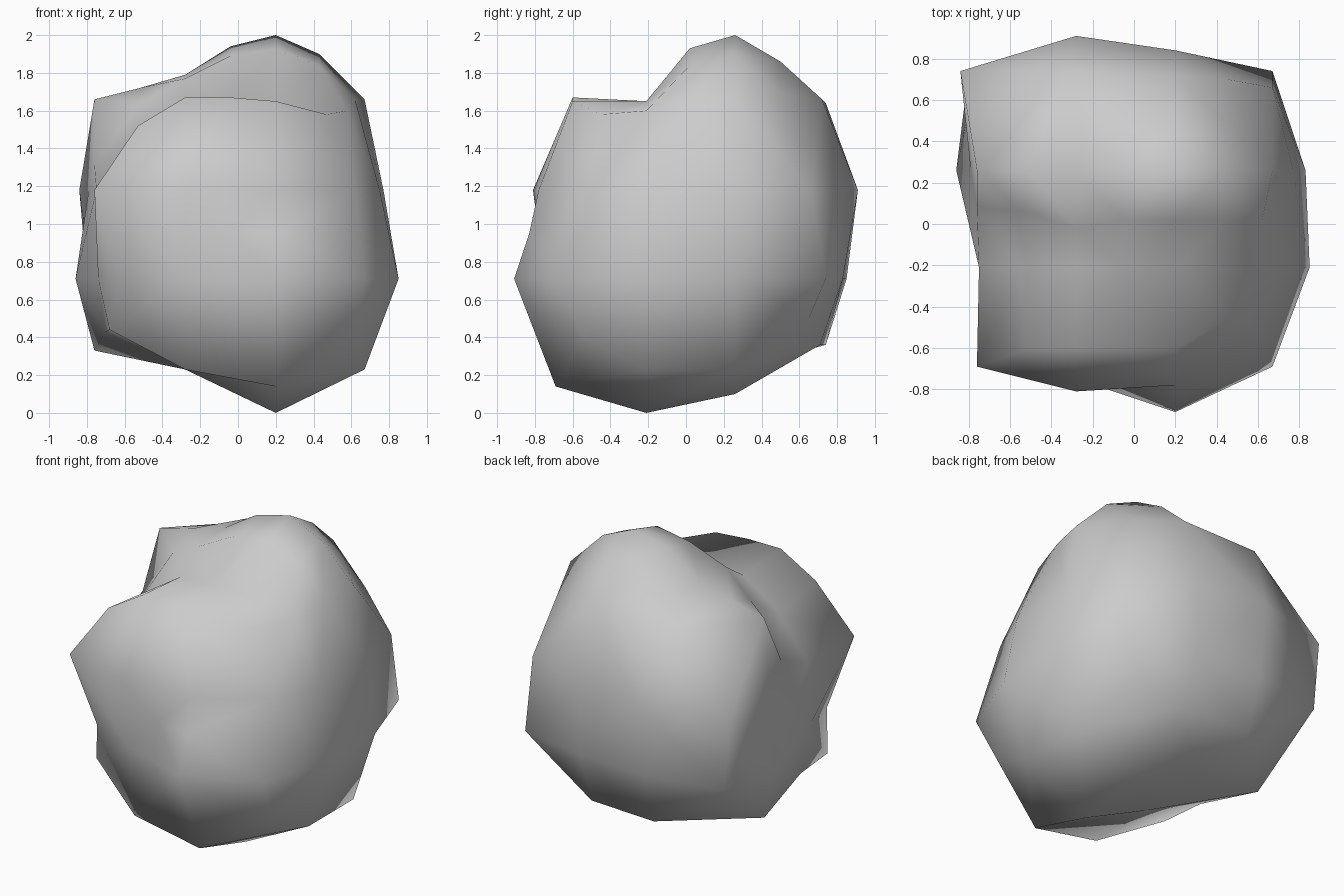
import bpy
import bmesh
from mathutils import Vector

# Remove the default cube only
old_cube = bpy.data.objects.get("Cube")
if old_cube:
    bpy.data.objects.remove(old_cube, do_unlink=True)

# Lattice lines that the corners of the rock sit on
west, midwest, centre, mideast, east = -.76, -.28, -.04, .2, .67
south, midsouth, ledge, midnorth, north = -.69, -.21, .02, .26, .74
low, middle, waist, high, top = .23, .71, .95, 1.18, 1.66


def stone_material():
    """One flat grey for the whole rock."""
    mat = bpy.data.materials.new("stone grey")
    grey = (.6, .6, .6, 1)
    mat.use_nodes = True
    mat.diffuse_color = grey
    for node in mat.node_tree.nodes:
        if node.type == 'BSDF_PRINCIPLED':
            node.inputs["Base Color"].default_value = grey
            node.inputs["Roughness"].default_value = .9
    return mat


def star_shell(name, points, core):
    """Skin points around a core: hull of their directions, then moved out."""
    bm = bmesh.new()
    targets = {}
    for point in points:
        offset = Vector(point) - core
        vert = bm.verts.new(offset.normalized())
        targets[vert] = Vector(point)
    bmesh.ops.convex_hull(bm, input=list(bm.verts))
    for vert, target in targets.items():
        if vert.is_valid:
            vert.co = target
    bmesh.ops.recalc_face_normals(bm, faces=list(bm.faces))
    for face in bm.faces:
        face.smooth = True
    mesh = bpy.data.meshes.new(name)
    bm.to_mesh(mesh)
    bm.free()
    obj = bpy.data.objects.new(name, mesh)
    bpy.context.collection.objects.link(obj)
    return obj


# Underside, lowest towards the front, chamfered at the back west corner
underside = [
    (midwest, south, low), (mideast, south, .14), (.62, -.55, .4),
    (-.68, -.52, .44), (-.7, midsouth, .43), (midwest, midsouth, low),
    (mideast, midsouth, 0), (east, midsouth, low),
    (west, midnorth, .33), (midwest, midnorth, low),
    (mideast, midnorth, .1), (east, midnorth, low),
    (midwest, north, .36), (mideast, .71, .36), (.5, .65, .5),
]

# Belt below the waist, with the front west corner dented
lower_belt = [
    (-.63, -.59, middle), (midwest, -.75, middle), (mideast, -.91, middle),
    (east, south, middle), (.85, midsouth, middle), (.83, midnorth, middle),
    (east, north, middle), (mideast, .83, middle), (midwest, .85, middle),
    (-.8, north, middle), (-.86, midnorth, middle), (-.74, midsouth, middle),
]

# Shallow hollows at the waist
waist_hollows = [
    (-.81, .5, waist), (centre, -.78, waist), (mideast, -.83, waist),
]

# Belt above the waist
upper_belt = [
    (west, south, high), (midwest, -.81, high), (mideast, -.78, high),
    (.62, -.52, high), (.75, midsouth, high), (.77, midnorth, high),
    (east, .66, high), (mideast, .84, high), (midwest, .91, high),
    (-.84, north, high), (-.79, midnorth, high), (-.75, midsouth, high),
]

# Low shelf at the front, falling to the west
front_shelf = [
    (-.53, -.61, 1.52), (midwest, -.6, 1.67), (centre, -.6, 1.67),
    (mideast, -.6, 1.65), (.47, -.45, 1.58),
    (-.55, midsouth, 1.45), (midwest, midsouth, 1.64),
    (centre, midsouth, 1.65), (mideast, midsouth, 1.65), (.58, midsouth, 1.6),
]

# Tall crest at the back, with a pointed west corner above a notch
back_crest = [
    (west, .08, 1.31), (west, midnorth, top), (-.52, .06, 1.64),
    (midwest, -.02, 1.77), (centre, ledge, 1.89), (mideast, ledge, 1.93),
    (.43, ledge, 1.84), (.62, ledge, top), (-.52, midnorth, 1.72),
    (midwest, midnorth, 1.79), (centre, midnorth, 1.94),
    (mideast, midnorth, 2), (.43, midnorth, 1.9), (east, midnorth, top),
    (midwest, .5, 1.76), (mideast, .5, 1.86), (.43, .5, 1.69),
    (-.33, north, 1.64), (mideast, .72, top), (.45, .7, 1.42),
]

rock = star_shell(
    "rock",
    underside + lower_belt + waist_hollows + upper_belt
    + front_shelf + back_crest,
    Vector((0, 0, .9)),
)
rock.data.materials.append(stone_material())
